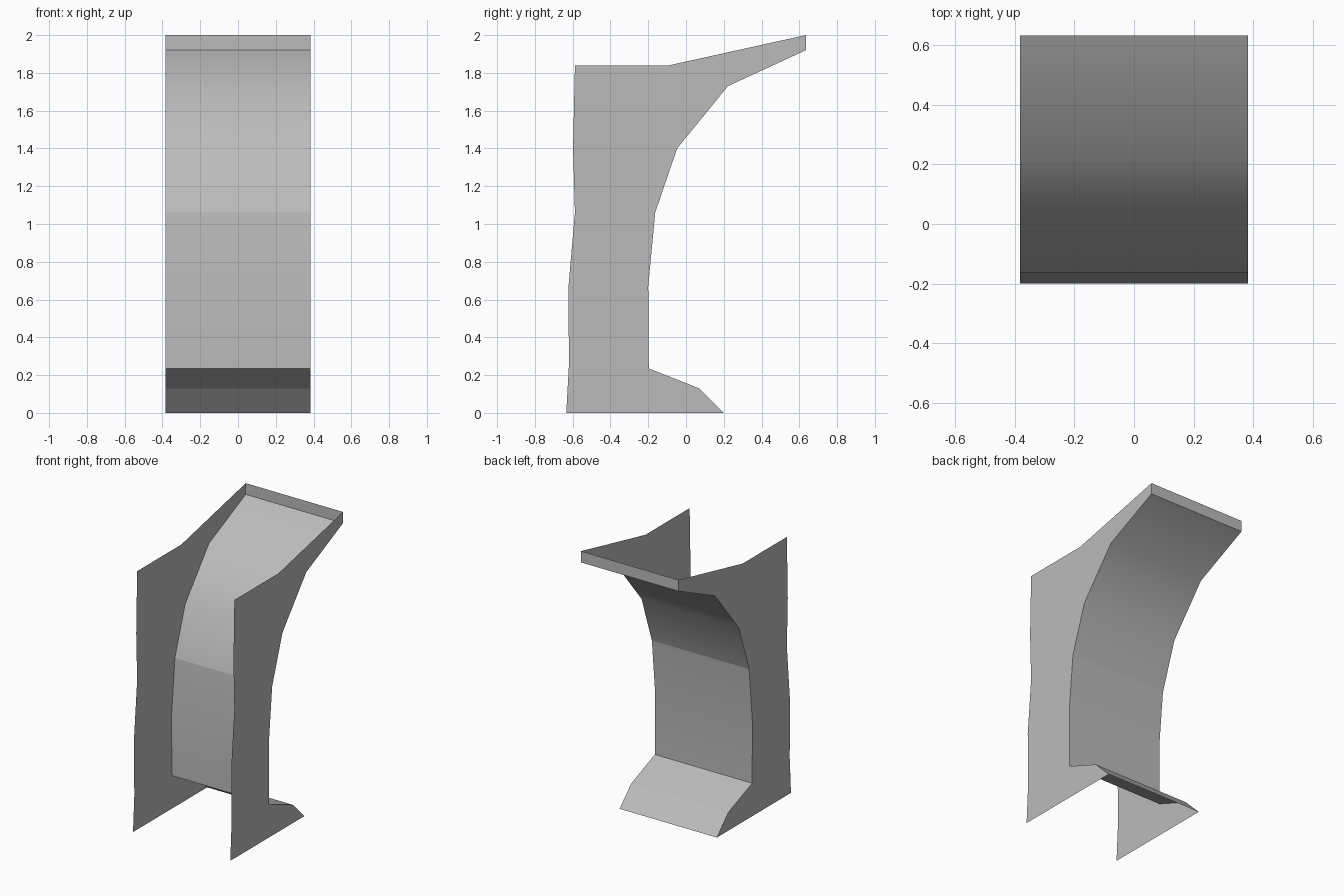
import bpy, bmesh

cube = bpy.data.objects.get("Cube")
if cube:
    bpy.data.objects.remove(cube, do_unlink=True)

HALF_WIDTH = 0.383

# Rear outline (y, z), from the top lip down to the toe
REAR = [(0.634, 2.0), (0.634, 1.92), (0.222, 1.73), (-0.047, 1.4), (-0.163, 1.06),
        (-0.2, 0.67), (-0.197, 0.235), (0.07, 0.13), (0.2, 0.0)]
# Front and top outline of the side panels, from the front foot up and back
FRONT = [(-0.634, 0.0), (-0.62, 0.25), (-0.622, 0.67), (-0.588, 1.06),
         (-0.598, 1.4), (-0.588, 1.84), (-0.09, 1.84)]
CREASES = {1, 4, 6, 7}  # rear outline points that stay sharp

grey = bpy.data.materials.new("plain_grey")
grey.use_nodes = True
colour = (0.5, 0.5, 0.5, 1.0)
grey.diffuse_color = colour
grey.node_tree.nodes["Principled BSDF"].inputs["Base Color"].default_value = colour


def add_object(name, bm):
    mesh = bpy.data.meshes.new(name)
    bm.to_mesh(mesh)
    bm.free()
    mesh.materials.append(grey)
    obj = bpy.data.objects.new(name, mesh)
    bpy.context.collection.objects.link(obj)
    return obj


# Flat side panels, facing outwards
for name, side in (("left_panel", 1), ("right_panel", -1)):
    bm = bmesh.new()
    face = bm.faces.new([bm.verts.new((side * HALF_WIDTH, y, z)) for y, z in REAR + FRONT])
    bm.normal_update()
    if face.normal.x * side < 0:
        face.normal_flip()
    add_object(name, bm)

# Curved back sheet with lip and toe, facing backwards
bm = bmesh.new()
rows = [[bm.verts.new((x, y, z)) for x in (HALF_WIDTH, -HALF_WIDTH)] for y, z in REAR]
for upper, lower in zip(rows, rows[1:]):
    face = bm.faces.new((upper[0], upper[1], lower[1], lower[0]))
    face.smooth = True
for i in CREASES:
    bm.edges.get(rows[i]).smooth = False
bm.normal_update()
if bm.faces[:][0].normal.y < 0:
    bmesh.ops.reverse_faces(bm, faces=bm.faces[:])
add_object("back_sheet", bm)
